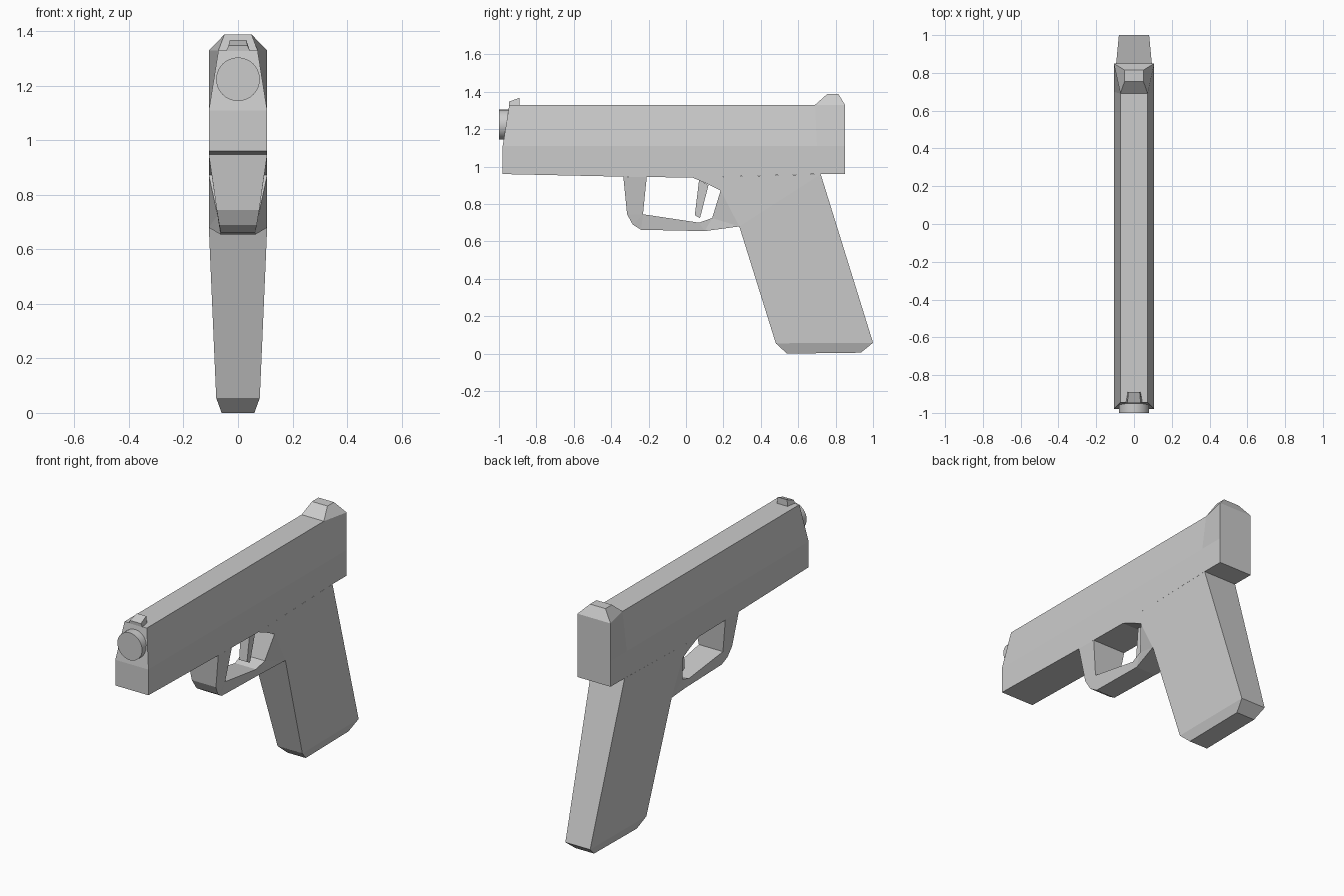
import bpy, bmesh, math

if "Cube" in bpy.data.objects:
    bpy.data.objects.remove(bpy.data.objects["Cube"])


def shell(name, pts, faces):
    """Side panels from (y, half width, z) points, mirrored in x, open borders bridged."""
    bm = bmesh.new()
    right = {k: bm.verts.new((w, y, z)) for k, (y, w, z) in pts.items()}
    left = {k: bm.verts.new((-w, y, z)) for k, (y, w, z) in pts.items()}
    edges = {}
    for face in faces:
        keys = face.split()
        bm.faces.new([right[k] for k in keys])
        bm.faces.new([left[k] for k in reversed(keys)])
        for a, b in zip(keys, keys[1:] + keys[:1]):
            edges.setdefault(frozenset((a, b)), []).append((a, b))
    for uses in edges.values():
        if len(uses) == 1:
            a, b = uses[0]
            bm.faces.new((right[b], right[a], left[a], left[b]))
    bmesh.ops.recalc_face_normals(bm, faces=bm.faces)
    mesh = bpy.data.meshes.new(name)
    bm.to_mesh(mesh)
    bm.free()
    obj = bpy.data.objects.new(name, mesh)
    bpy.context.collection.objects.link(obj)
    return obj


W = 0.107   # half width of the body

# Upper slide with bevelled top, flaring into the rear sight
slide = {
    'b0': (-0.98, W, 0.96), 'b1': (-0.335, W, 0.946), 'b2': (0.035, W, 0.941),
    'b3': (0.70, W, 0.96), 'b4': (0.85, W, 0.96),
    'm0': (-0.98, W, 1.11), 'm1': (-0.335, W, 1.11), 'm2': (0.035, W, 1.11),
    'm3': (0.70, W, 1.11), 'm4': (0.85, W, 1.11),
    't0': (-0.945, 0.072, 1.33), 't3': (0.69, 0.072, 1.33), 't4': (0.85, W, 1.33),
    's0': (0.755, 0.05, 1.388), 's1': (0.815, 0.05, 1.388),
}
shell('slide', slide, [
    'b0 b1 m1 m0', 'b1 b2 m2 m1', 'b2 b3 m3 m2', 'b3 b4 m4 m3',
    'm0 m1 m2 m3 t3 t0', 'm3 m4 t4 t3', 't3 t4 s1 s0'])

# Grip and tapering trigger guard
frame = {
    'A': (0.035, W, 0.941), 'B': (0.12, W, 0.905), 'C': (0.185, W, 0.872),
    'G': (0.285, W, 0.68), 'R': (0.72, W, 0.96),
    'F': (0.48, 0.08, 0.055), 'K': (1.0, 0.08, 0.058),
    'f': (0.54, 0.06, 0.0), 'k': (0.935, 0.06, 0.005),
    'o0': (-0.335, W, 0.946), 'o1': (-0.315, 0.078, 0.745),
    'o2': (-0.285, 0.069, 0.69), 'o3': (-0.24, 0.063, 0.662),
    'o4': (0.10, 0.065, 0.655),
    'i0': (-0.21, W, 0.944), 'i1': (-0.23, 0.078, 0.745),
    'i2': (0.07, 0.068, 0.70), 'i3': (0.14, 0.075, 0.725),
}
shell('grip_and_guard', frame, [
    'A B C G R', 'R G F K', 'F f k K',
    'o0 o1 i1 i0', 'o1 o2 i1', 'o2 o3 i1', 'o3 o4 i2 i1',
    'o4 i3 i2', 'o4 G i3', 'G C i3'])

# Trigger
shell('trigger', {
    'a': (0.07, 0.03, 0.93), 'b': (0.12, 0.03, 0.90),
    'c': (0.075, 0.025, 0.725), 'd': (0.047, 0.025, 0.74)}, ['a b c d'])

# Front sight
shell('front_sight', {
    'a': (-0.945, 0.045, 1.325), 'b': (-0.89, 0.035, 1.325),
    'c': (-0.89, 0.03, 1.368), 'd': (-0.947, 0.035, 1.347)}, ['a b c d'])

# Barrel muzzle
bpy.ops.mesh.primitive_cylinder_add(
    vertices=32, radius=0.08, depth=0.08, location=(0, -0.96, 1.224),
    rotation=(math.pi / 2, 0, 0))
bpy.context.object.name = 'barrel'
bpy.ops.object.shade_smooth_by_angle(angle=math.radians(30))
